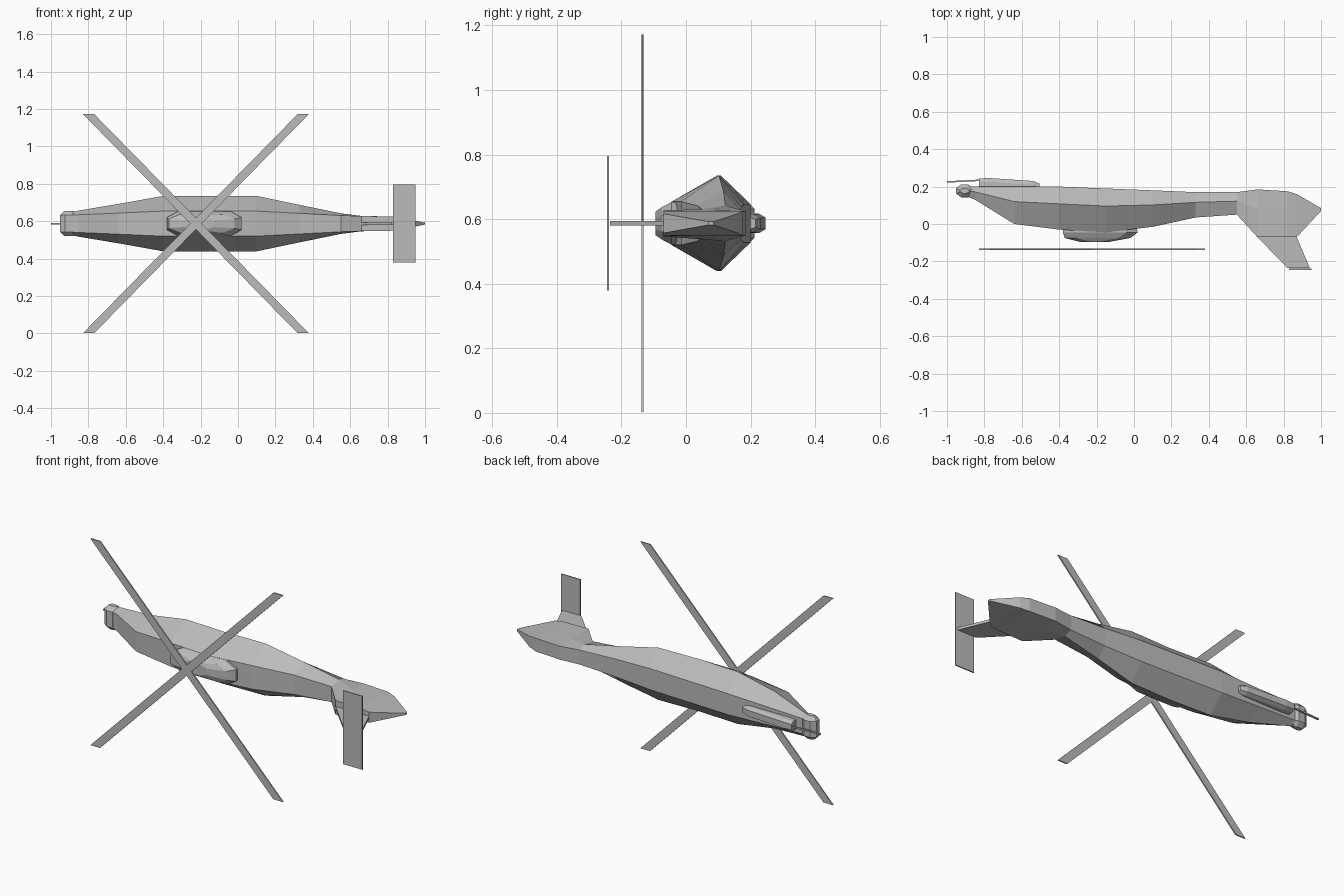
import bpy, bmesh
from mathutils import Matrix, Vector

axis_height = .587  # the aircraft lies on its side, roof towards -y
rotor_x = -.225

if "Cube" in bpy.data.objects:
    bpy.data.objects.remove(bpy.data.objects["Cube"])

grey = bpy.data.materials.new("matt_grey")
grey.use_nodes = True
colour = (.5, .5, .5, 1)
grey.diffuse_color = colour
grey.node_tree.nodes["Principled BSDF"].inputs["Base Color"].default_value = colour


def finish(name, bm):
    """Turn a bmesh into a named grey object on the long axis."""
    bmesh.ops.recalc_face_normals(bm, faces=bm.faces)
    bmesh.ops.translate(bm, verts=bm.verts, vec=Vector((0, 0, axis_height)))
    mesh = bpy.data.meshes.new(name)
    bm.to_mesh(mesh)
    bm.free()
    mesh.materials.append(grey)
    part = bpy.data.objects.new(name, mesh)
    bpy.context.collection.objects.link(part)
    return part


def loft(name, rings):
    """Skin a list of equal-length point rings and cap both ends."""
    bm = bmesh.new()
    loops = [[bm.verts.new(point) for point in ring] for ring in rings]
    for near, far in zip(loops, loops[1:]):
        for i in range(len(near)):
            bm.faces.new((near[i - 1], near[i], far[i], far[i - 1]))
    bm.faces.new(loops[0])
    bm.faces.new(loops[-1])
    return finish(name, bm)


def mirrored(half):
    """Close a half ring by reflecting it through the long axis."""
    return half + [(x, y, -z) for x, y, z in reversed(half)]


def hull_section(x, roof, belly, waist_width):
    """Six-sided section whose roof and belly follow the waist width."""
    waist = roof + (belly - roof) * .6
    roof_width = min(waist_width, .03 + waist_width / 4)
    belly_width = min(waist_width, .03 + waist_width / 5)
    return mirrored([(x, roof, roof_width), (x, waist, waist_width), (x, belly, belly_width)])


def box(name, size, centre, transform=Matrix()):
    """Box of a given size, reshaped about its middle and then placed."""
    bm = bmesh.new()
    bmesh.ops.create_cube(bm, size=1, matrix=transform @ Matrix.Diagonal((*size, 1)))
    bmesh.ops.translate(bm, verts=bm.verts, vec=Vector(centre))
    return finish(name, bm)


# Fuselage and tail in one skin, nose to tail tip
fuselage_stations = [
    (-.9, .15, .2, .06),
    (-.85, .13, .2, .07),
    (-.64, 0, .2, .105),
    (-.4, -.03, .2, .148),
    (-.15, -.045, .19, .148),
    (.1, -.015, .18, .148),
    (.33, .035, .17, .1),
    (.55, .05, .17, .055),
    (.66, -.07, .185, .041),
    (.82, -.07, .175, .038),
    (.87, -.07, .16, .03),
    (1, .07, .085, .005)]
loft("fuselage", [hull_section(*station) for station in fuselage_stations])

# Thin swept fin with the tailplane across its end
fin_outline = [(.66, -.07), (.82, -.235), (.94, -.235), (.87, -.07)]
loft("tail_fin", [[(x, y, z) for x, y in fin_outline] for z in (-.007, .007)])
box("tailplane", (.12, .006, .416), (.89, -.242, 0))


def housing_ring(y, front, rear, width):
    """Elongated ring with chamfered ends at one level of the engine housing."""
    chamfer = .06
    return mirrored([(front, y, width / 2), (front + chamfer, y, width),
                     (rear - chamfer, y, width), (rear, y, width / 2)])


# Engine housing below the rotor
loft("engine_housing", [
    housing_ring(.03, -.37, 0, .066),
    housing_ring(-.045, -.38, .02, .066),
    housing_ring(-.075, -.37, -.02, .05),
    housing_ring(-.095, -.29, -.13, .036)])

# Sensor on the nose: a drum lying across the body with rounded-off rims
bm = bmesh.new()
bmesh.ops.create_cone(bm, cap_ends=True, segments=8, radius1=.5, radius2=.5, depth=1)
bmesh.ops.rotate(bm, verts=bm.verts, matrix=Matrix.Rotation(.4, 3, "Z"))
bmesh.ops.scale(bm, verts=bm.verts, vec=Vector((.1, .075, .134)))
rims = [edge for edge in bm.edges if abs(edge.verts[0].co.z - edge.verts[1].co.z) < .01]
bmesh.ops.bevel(bm, geom=rims, offset=.022, segments=1, affect="EDGES")
bmesh.ops.translate(bm, verts=bm.verts, vec=Vector((-.905, .177, 0)))
finish("nose_sensor", bm)


# Belly gun: a tapering mount and a slim barrel
def gun_ring(x, belly, width):
    """Flat-bottomed ring sunk into the belly of the fuselage."""
    return mirrored([(x, .195, width), (x, belly - .02, width), (x, belly, width * .6)])


loft("gun_mount", [gun_ring(-.83, .243, .026), gun_ring(-.78, .246, .03),
                   gun_ring(-.54, .23, .028), gun_ring(-.505, .215, .02)])
box("gun_barrel", (.2, .008, .008), (-.9, .23, 0), Matrix.Rotation(.05, 4, "Z"))

# Two crossed rotor beams, slanted by shearing so their tips stay level
for label, slant in (("rising", 1), ("falling", -1)):
    shear = Matrix()
    shear[0][2] = slant * .98
    box("rotor_blades_" + label, (.06, .007, 1.17), (rotor_x, -.135, 0), shear)
